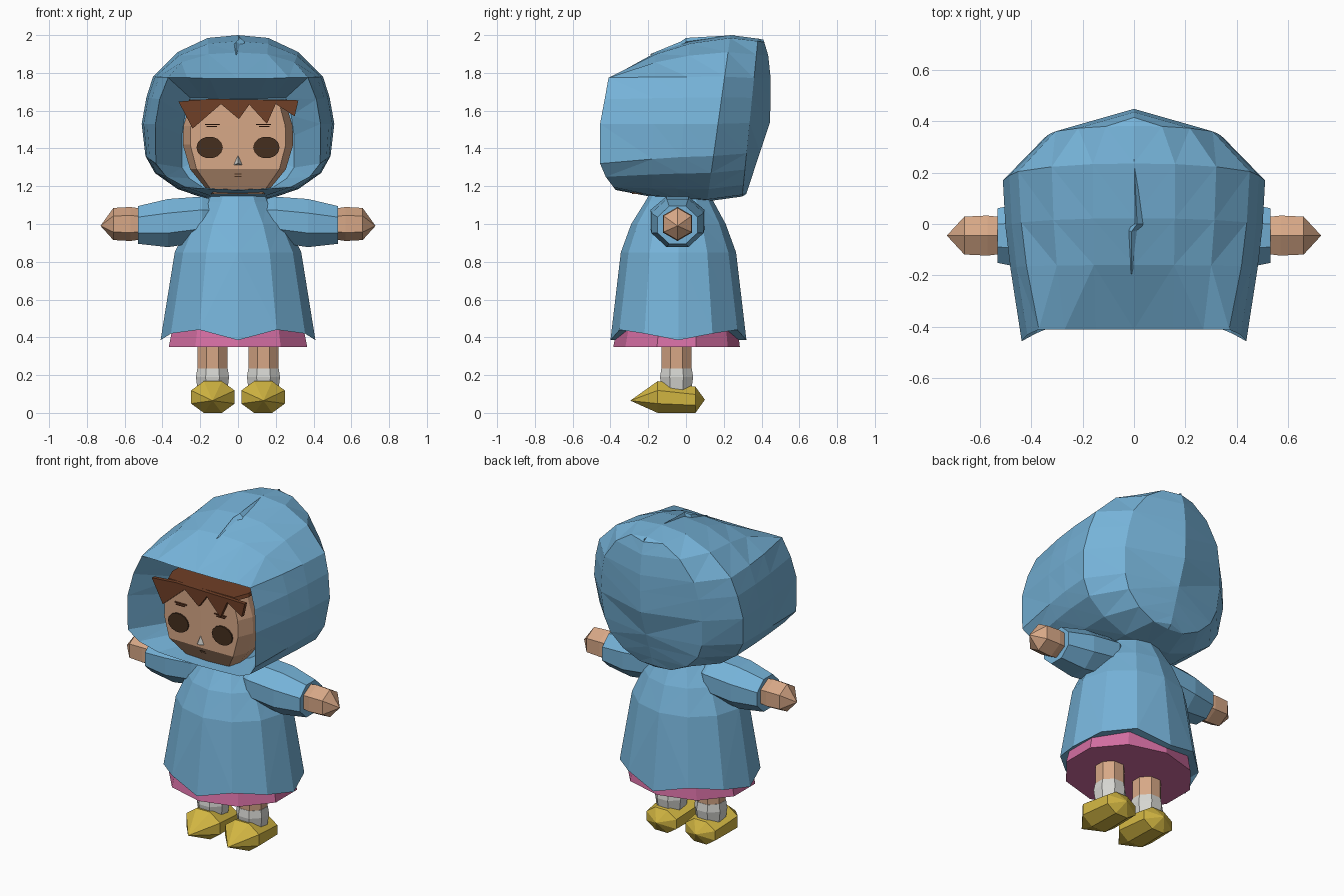
import bpy, bmesh, math

if "Cube" in bpy.data.objects:
    bpy.data.objects.remove(bpy.data.objects["Cube"])


def mat(name, r, g, b):
    m = bpy.data.materials.new(name)
    m.diffuse_color = (r, g, b, 1)
    m.use_nodes = True
    m.node_tree.nodes["Principled BSDF"].inputs["Base Color"].default_value = m.diffuse_color
    return m


BLUE = mat("coat_blue", 0.18, 0.45, 0.69)
SKIN = mat("skin", 0.68, 0.39, 0.24)
PINK = mat("skirt_pink", 0.65, 0.155, 0.36)
YELLOW = mat("shoe_yellow", 0.65, 0.47, 0.055)
GREY = mat("sock_grey", 0.67, 0.67, 0.64)
HAIR = mat("hair_brown", 0.16, 0.05, 0.02)
DARK = mat("eye_brown", 0.06, 0.028, 0.013)


def finish(bm, name, material, mirror=False, tri=False):
    bmesh.ops.remove_doubles(bm, verts=bm.verts, dist=1e-5)
    bmesh.ops.recalc_face_normals(bm, faces=bm.faces)
    if tri:
        bmesh.ops.triangulate(bm, faces=bm.faces, quad_method='SHORT_EDGE')
    me = bpy.data.meshes.new(name)
    bm.to_mesh(me)
    bm.free()
    me.materials.append(material)
    ob = bpy.data.objects.new(name, me)
    bpy.context.collection.objects.link(ob)
    if mirror:
        ob.modifiers.new("mirror", 'MIRROR').use_mirror_merge = False
    return ob


def loft(name, rings, material, mirror=False, tri=False):
    """Skin a list of rings; a one-point ring makes a tip, other ends are
    capped unless the end ring is already squeezed onto the centre line."""
    bm = bmesh.new()
    rows = [[bm.verts.new(p) for p in r] for r in rings]
    for a, b in zip(rows, rows[1:]):
        n = max(len(a), len(b))
        for i in range(n):
            j = (i + 1) % n
            if len(a) == 1:
                bm.faces.new((a[0], b[i], b[j]))
            elif len(b) == 1:
                bm.faces.new((a[i], a[j], b[0]))
            else:
                bm.faces.new((a[i], a[j], b[j], b[i]))
    for r in (rows[0], rows[-1]):
        if len(r) > 2 and any(abs(v.co.x) > 1e-5 for v in r):
            bm.faces.new(r)
    return finish(bm, name, material, mirror, tri)


def circle(axis, at, ru, rv, cu, cv, n, turn=0.0):
    """Ellipse across an axis; u, v are the two remaining axes in order."""
    out = []
    for k in range(n):
        a = 2 * math.pi * (k + turn) / n
        u, v = cu + ru * math.cos(a), cv + rv * math.sin(a)
        out.append({'x': (at, u, v), 'y': (u, at, v), 'z': (u, v, at)}[axis])
    return out


def plate(name, pts, y, thick, material, mirror=False):
    """Flat shape in the x-z plane with a small thickness backward."""
    return loft(name, [[(x, y, z) for x, z in pts], [(x, y + thick, z) for x, z in pts]], material, mirror)


def box(x0, x1, z0, z1):
    return [(x0, z0), (x1, z0), (x1, z1), (x0, z1)]


# Hood: half outlines of the opening and of the widest section
RIM = [(0, 1.77), (.15, 1.77), (.27, 1.775), (.37, 1.775), (.415, 1.66), (.437, 1.53),
       (.435, 1.32), (.38, 1.25), (.28, 1.195), (.14, 1.185), (0, 1.18)]
WIDE = [(0, 2.0), (.16, 1.985), (.32, 1.91), (.45, 1.78), (.485, 1.67), (.51, 1.53),
        (.49, 1.36), (.44, 1.27), (.32, 1.185), (.16, 1.13), (0, 1.12)]


def whole(half):
    return half + [(-x, z) for x, z in half[-2:0:-1]]


def hood_section(t, y, lean=0.0, sx=1.0, sz=1.0, zc=1.6):
    out = []
    for (x0, z0), (x1, z1) in zip(whole(RIM), whole(WIDE)):
        x = (x0 + (x1 - x0) * t) * sx
        z = zc + (z0 + (z1 - z0) * t - zc) * sz
        out.append((x, y + lean * (z - 1.57), z))
    return out


def rim_y(z):
    if z > 1.53:
        return -.455 + .045 * min(1, (z - 1.53) / .24)
    return -.455 if z > 1.29 else -.455 + .075 * (1.29 - z) / .1


# the back closes on a vertical seam, the front turns inward to meet the head
seam = [(0, .448 - .33 * max(0, 1.55 - z) - .3 * max(0, z - 1.85), z)
        for _, _, z in hood_section(1, 0, 0, 0, .93, 1.66)]
rim = [(x, rim_y(z), z) for x, z in whole(RIM)]
inner = [(x * .68, -.16, 1.185 + (z - 1.18) * .81) for x, y, z in rim]
loft("hood", [seam,
              hood_section(1, .34, .10, .68, .95, 1.63),
              hood_section(1, .175, .14),
              hood_section(.86, -.01, .08),
              hood_section(.60, -.17, .03),
              rim, inner, [(0, -.08, 1.45)]], BLUE, tri=True)

# Small pinched fold along the hood crown
loft("hood_fold", [[(0, .26, 2.0)],
                   [(-.005, .0, 1.94), (.035, .0, 1.965), (.012, .0, 1.985)],
                   [(-.035, -.02, 1.93), (.03, -.02, 1.94), (-.01, -.03, 1.965)],
                   [(-.01, -.20, 1.895)]], BLUE)

# Coat: twelve-sided flare with an uneven hem
coat = []
for z, rx, ry, cy in [(.415, .41, .36, -.04), (.85, .335, .305, -.04), (1.0, .265, .25, -.04),
                      (1.12, .175, .18, -.035), (1.2, .14, .14, -.03)]:
    ring = circle('z', z, rx, ry, 0, cy, 12)
    if z < .5:
        # front, back and side points of the hem hang low
        ring = [(x, y, .385 if abs(x) < .01 or abs(x) > .4 else (.44 if abs(x) < .3 else .42))
                for x, y, _ in ring]
    coat.append(ring)
loft("coat", coat, BLUE, tri=True)

# Underskirt
loft("underskirt", [circle('z', .35, .385, .335, 0, -.05, 10, .5),
                    circle('z', .47, .36, .315, 0, -.045, 10, .5)], PINK)

# Sleeves and hands
loft("sleeves", [circle('x', x, ry, rz, -.045, cz, 8, .5) for x, ry, rz, cz in
                 [(.06, .08, .07, 1.04), (.19, .155, .13, 1.025), (.37, .15, .138, 1.005),
                  (.53, .115, .108, .995)]], BLUE, mirror=True)
loft("hands", [circle('x', x, r, r, -.045, 1.0, 6, .5) for x, r in
               [(.50, .08), (.57, .09), (.66, .085)]] + [[(.728, -.045, .99)]], SKIN, mirror=True)

# Legs, socks, shoes
loft("legs", [circle('z', z, .085, .085, .135, -.05, 8, .5) for z in (.2, .4)], SKIN, mirror=True)
loft("socks", [circle('z', z, r, r, .135, -.05, 8, .5) for z, r in
               [(.12, .085), (.19, .095), (.235, .087)]], GREY, mirror=True)
loft("shoes", [[(.135, -.295, .065)]] +
     [circle('y', y, rx, rz, .133, cz, 8, .5) for y, rx, rz, cz in
      [(-.15, .125, .091, .084), (.05, .11, .075, .069)]] + [[(.135, .10, .07)]], YELLOW, mirror=True)

# Head: flat-faced section stacked upward
PLAN = [(0, -.365), (.255, -.36), (.295, -.27), (.28, .04), (.15, .19), (0, .2)]


def head_section(z, sx, sy):
    return [(x * sx, -.08 + (y + .08) * sy, z) for x, y in whole(PLAN)]


loft("head", [head_section(*s) for s in
              [(1.16, .5, .72), (1.29, .86, 1), (1.42, .99, 1), (1.52, .98, 1), (1.645, .85, 1)]], SKIN)

# Hair: thin crown cap and jagged fringe
loft("hair_crown", [head_section(1.638, .9, 1.03), head_section(1.658, .88, 1.0)], HAIR)
plate("fringe", [(-.315, 1.648), (-.24, 1.505), (-.09, 1.635), (.005, 1.555), (.06, 1.632),
                 (.153, 1.53), (.20, 1.635), (.30, 1.57), (.32, 1.655), (-.15, 1.662)],
      -.392, .024, HAIR)

# Eyes, brows, mouth, nose
plate("eyes", [(x, z) for x, _, z in circle('y', 0, .07, .058, .15, 1.405, 14)], -.371, .009, DARK, True)
for z, w in ((1.525, .05), (1.513, .035)):
    plate("brow", box(.145 - w, .145 + w * .6, z, z + .005), -.371, .009, HAIR, True)
for z, y in ((1.262, -.352), (1.25, -.343)):
    plate("mouth", box(-.018, .018, z, z + .005), y, .009, DARK)
loft("nose", [[(-.026, -.36, 1.31), (.026, -.36, 1.31), (0, -.36, 1.37)], [(0, -.40, 1.322)]], GREY)
